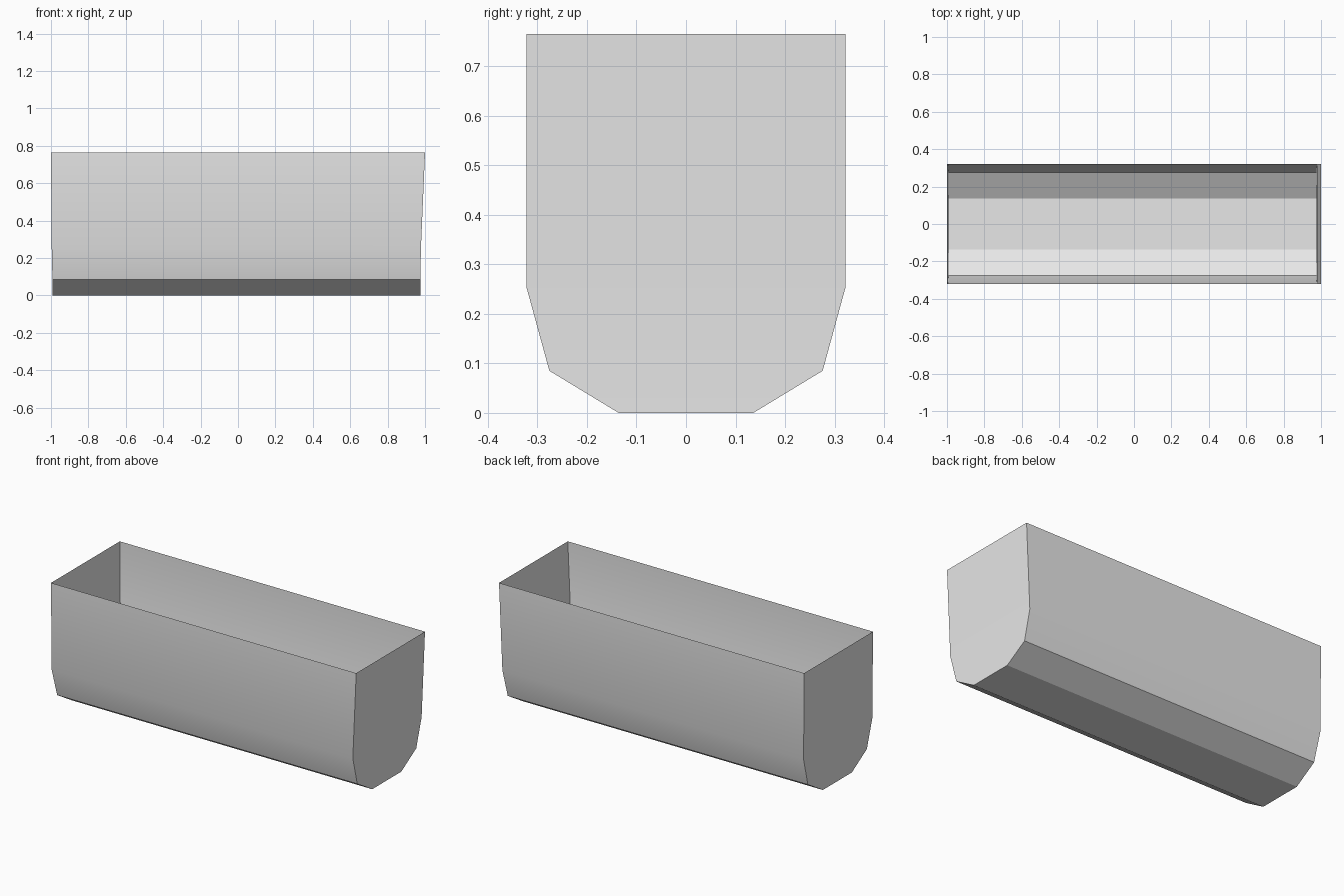
import bpy, bmesh, math

cube = bpy.data.objects.get("Cube")
if cube:
    bpy.data.objects.remove(cube, do_unlink=True)

# Plain grey material
grey = bpy.data.materials.new("light grey")
grey.use_nodes = True
colour = (0.8, 0.8, 0.8, 1)
grey.diffuse_color = colour
grey.node_tree.nodes["Principled BSDF"].inputs["Base Color"].default_value = colour

# Rows from rim to base: height, half width, left end x, right end x
ROWS = [
    (0.765, 0.322, -1.0, 1.0),
    (0.253, 0.322, -0.996, 0.978),
    (0.085, 0.276, -0.992, 0.975),
    (0.0, 0.136, -0.992, 0.975),
]

# Open trough: a thin shell made of rings of four corners, closed at the base
bm = bmesh.new()
rings = []
for z, half, x0, x1 in ROWS:
    corners = [(x0, -half), (x1, -half), (x1, half), (x0, half)]
    rings.append([bm.verts.new((x, y, z)) for x, y in corners])
for upper, lower in zip(rings, rings[1:]):
    for i in range(4):
        j = (i + 1) % 4
        bm.faces.new((lower[i], lower[j], upper[j], upper[i]))
bm.faces.new(rings[-1][::-1])

mesh = bpy.data.meshes.new("trough")
bm.to_mesh(mesh)
bm.free()
mesh.materials.append(grey)
trough = bpy.data.objects.new("trough", mesh)
bpy.context.collection.objects.link(trough)

# Smooth the gentle bend in the walls, keep the other edges sharp
bpy.ops.object.select_all(action="DESELECT")
trough.select_set(True)
bpy.context.view_layer.objects.active = trough
bpy.ops.object.shade_smooth_by_angle(angle=math.radians(30))
